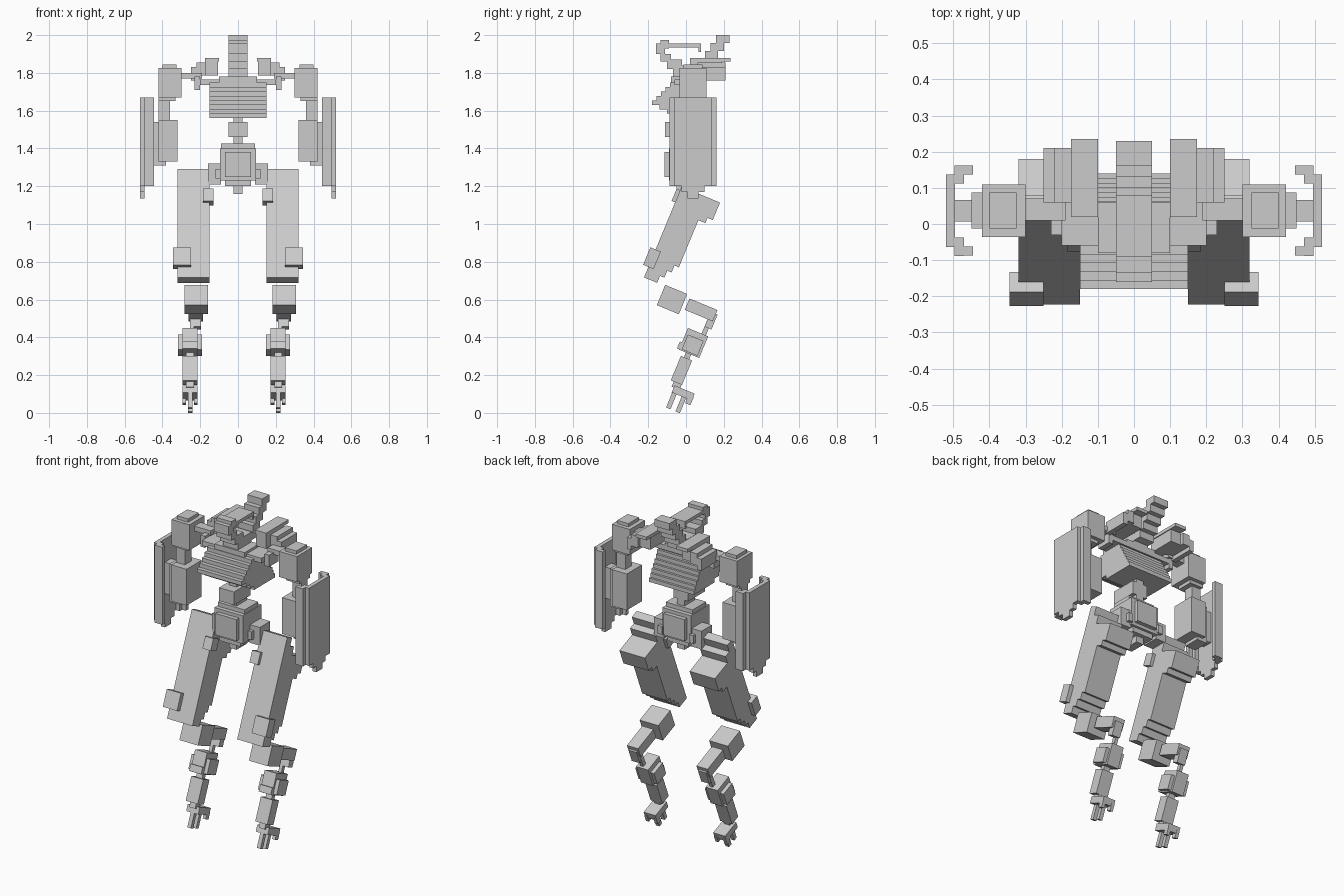
import bpy, bmesh, math
from mathutils import Matrix, Vector

cube = bpy.data.objects.get("Cube")
if cube:
    bpy.data.objects.remove(cube, do_unlink=True)

grey = bpy.data.materials.new("plain grey")
grey.use_nodes = True
grey.diffuse_color = (.6, .6, .6, 1)
grey.node_tree.nodes["Principled BSDF"].inputs["Base Color"].default_value = grey.diffuse_color

UPRIGHT = Matrix()
LEAN = Matrix.Rotation(math.radians(-22.5), 4, 'X')


def finish(name, bm):
    bmesh.ops.recalc_face_normals(bm, faces=bm.faces)
    mesh = bpy.data.meshes.new(name)
    bm.to_mesh(mesh)
    bm.free()
    mesh.materials.append(grey)
    bpy.context.collection.objects.link(bpy.data.objects.new(name, mesh))


def span(size, middle=0):
    return (middle - size / 2, middle + size / 2)


def flipped(x):
    return (-x[1], -x[0])


def block(name, x, y, z, frame=UPRIGHT):
    # Box given by its low and high limit on each axis
    low, high = Vector((x[0], y[0], z[0])), Vector((x[1], y[1], z[1]))
    place = Matrix.LocRotScale((low + high) / 2, None, high - low)
    bm = bmesh.new()
    bmesh.ops.create_cube(bm, size=1, matrix=frame @ place)
    finish(name, bm)


def pair(name, x, y, z, frame=UPRIGHT):
    block("left_" + name, x, y, z, frame)
    block("right_" + name, flipped(x), y, z, frame)


def extrude(name, outline, x, frame):
    # Side outline of (depth, height) points, stretched across x
    bm = bmesh.new()
    face = bm.faces.new([bm.verts.new(frame @ Vector((x[0], *point))) for point in outline])
    made = bmesh.ops.extrude_face_region(bm, geom=[face])["geom"]
    moved = [item for item in made if isinstance(item, bmesh.types.BMVert)]
    bmesh.ops.translate(bm, vec=(x[1] - x[0], 0, 0), verts=moved)
    finish(name, bm)


def leaning_joint(x, y, z):
    return Matrix.Translation((x, y, z)) @ LEAN


# Head: hooked visor in front, stepped crest behind
head = span(.1)
block("visor_bar", x=head, y=(-.1, .08), z=span(.02, middle=1.945))
block("visor_tip", x=head, y=(.065, .08), z=(1.91, 1.94))
block("brow", x=head, y=(-.135, -.09), z=(1.93, 1.975))
block("nose", x=head, y=(-.16, -.11), z=(1.9, 1.955))
block("jaw", x=head, y=(-.135, -.08), z=(1.86, 1.9))
block("throat", x=head, y=(-.1, -.02), z=(1.82, 1.87))
block("neck", x=head, y=(-.07, .06), z=(1.75, 1.84))
for step in range(5):
    rear = .11 + .03 * step
    base = 1.79 + .042 * step
    block(f"crest_{step}", x=head, y=(rear - .07, rear), z=(base, base + .042))

# Chest: thin rows, stepping out to a low ridge in front and sloping behind
rows = 8
thickness = .19 / rows
ridge = 3
for row in range(rows):
    recess = .04 * (ridge - row) if row < ridge else .024 * (row - ridge)
    bottom = 1.56 + row * thickness
    block(f"chest_row_{row}", x=span(.3), y=(recess - .18, .14 - .013 * row),
          z=(bottom, bottom + thickness))
block("collar", x=span(.4), y=span(.12), z=span(.03, middle=1.75))
block("collar_top", x=span(.2), y=(-.08, .06), z=(1.74, 1.78))

# Waist and pelvis
block("waist", x=head, y=(-.11, .05), z=span(.08, middle=1.5))
block("spine", x=span(.05), y=span(.1), z=(1.42, 1.57))
block("pelvis", x=span(.19), y=span(.18), z=(1.23, 1.4))
block("pelvis_top", x=span(.18), y=span(.13), z=(1.4, 1.425))
block("pelvis_belt", x=span(.14), y=span(.23), z=(1.25, 1.38))
block("pelvis_bottom", x=span(.14), y=span(.15), z=(1.2, 1.23))
block("pelvis_keel", x=span(.05), y=span(.1), z=(1.16, 1.2))
pair("hip", x=(.09, .16), y=(-.02, .08), z=(1.21, 1.32))
pair("hip_ring", x=(.09, .12), y=(-.04, .1), z=(1.24, 1.29))

# Shoulder pods and the links that carry them
pair("pod_lid", x=(.1, .175), y=(.02, .235), z=(1.86, 1.88))
pair("pod_body", x=(.105, .175), y=(.02, .19), z=(1.785, 1.86))
pair("pod_side", x=(.175, .22), y=(.06, .21), z=(1.785, 1.855))
pair("pod_end", x=(.22, .25), y=(.06, .21), z=(1.76, 1.83))
pair("shoulder_link", x=(.19, .31), y=(.01, .07), z=(1.77, 1.8))
pair("collar_hook", x=(.2, .23), y=(-.03, .06), z=(1.71, 1.78))

# Arms
arm_middle = .037
arm_depth = span(.145, arm_middle)
thin_depth = span(.06, arm_middle)
pair("shoulder", x=(.3, .42), y=arm_depth, z=(1.67, 1.825))
pair("shoulder_cap", x=(.325, .4), y=span(.1, arm_middle), z=(1.825, 1.845))
pair("shoulder_base", x=(.33, .42), y=span(.1, arm_middle), z=(1.65, 1.67))
pair("elbow", x=(.36, .42), y=thin_depth, z=(1.54, 1.66))
pair("forearm", x=(.32, .42), y=arm_depth, z=(1.33, 1.55))
pair("forearm_side", x=(.38, .45), y=span(.1, arm_middle), z=(1.31, 1.54))
pair("shield_mount", x=(.44, .5), y=thin_depth, z=(1.34, 1.53))

# Arm shields: a channel with curled front and rear edges, and a tail
shield_height = (1.2, 1.67)
plate = (.495, .52)
pair("shield", x=plate, y=span(.2, arm_middle), z=shield_height)
for edge, direction in (("front", -1), ("rear", 1)):
    rim = arm_middle + .1 * direction
    lip = arm_middle + .112 * direction
    pair(f"shield_{edge}_rim", x=(.47, .497), y=span(.05, rim), z=shield_height)
    pair(f"shield_{edge}_lip", x=(.445, .47), y=span(.025, lip), z=shield_height)
pair("shield_tail", x=plate, y=thin_depth, z=(1.135, 1.2))
pair("shield_tail_root", x=plate, y=span(.12, arm_middle), z=(1.17, 1.2))

# Thighs: leaning outline with a rear bulge and stairs above the knee
thigh = [(0, 0), (.05, 0), (.05, -.05), (.09, -.05), (.09, -.1), (.22, -.1),
         (.22, -.2), (.19, -.2), (.19, -.23), (.15, -.23)]
stairs = 4
for step in range(stairs):
    depth = .15 - .025 * step
    drop = -.5 - .04 * step
    thigh += [(depth, drop), (depth - .025, drop)]
thigh[-1] = (0, drop)
hip_joint = leaning_joint(0, .015, 1.29)
thigh_width = (.15, .32)
extrude("left_thigh", thigh, thigh_width, hip_joint)
extrude("right_thigh", thigh, flipped(thigh_width), hip_joint)
pair("knee_pad", x=(.25, .345), y=span(.06), z=span(.1, middle=-.51), frame=hip_joint)
pair("hip_pad", x=(.13, .185), y=(-.02, .04), z=span(.07, middle=-.155), frame=hip_joint)

# Lower legs: separate leaning segments, repeated without mirroring
for side, x in (("left", .212), ("right", -.254)):
    knee = leaning_joint(x + .032, -.074, .6)
    block(side + "_knee", span(.125), span(.126), span(.116), knee)

    link = leaning_joint(x + .03, .08, .545)
    block(side + "_knee_link", span(.075), span(.16), span(.065), link)
    block(side + "_knee_link_end", span(.055), (.05, .09), (-.075, .01), link)
    block(side + "_calf_rod", span(.02, middle=-.02), (.05, .075), (-.13, 0), link)

    calf = leaning_joint(x, .04, .37)
    block(side + "_calf", span(.08), span(.116), span(.124), calf)
    block(side + "_calf_sides", span(.126), span(.09), (-.055, .03), calf)
    block(side + "_calf_guard", span(.08), (-.07, .04), (-.06, -.02), calf)

    shin = leaning_joint(x, -.024, .225)
    block(side + "_shin", span(.08), span(.064), span(.14), shin)
    block(side + "_shin_rod", span(.04), span(.03), span(.2), shin)

    foot = leaning_joint(x, -.015, .105)
    block(side + "_foot", span(.08), span(.115), span(.04), foot)
    block(side + "_ankle", span(.04), span(.025, middle=-.037), (0, .05), foot)
    for toe, depth in (("front", -.042), ("rear", .012)):
        block(f"{side}_{toe}_toe", span(.024), span(.025, depth), (-.105, 0), foot)
    for claw, offset in (("left", .03), ("right", -.03)):
        block(f"{side}_foot_{claw}_claw", span(.02, offset), (.03, .06), (-.045, 0), foot)
